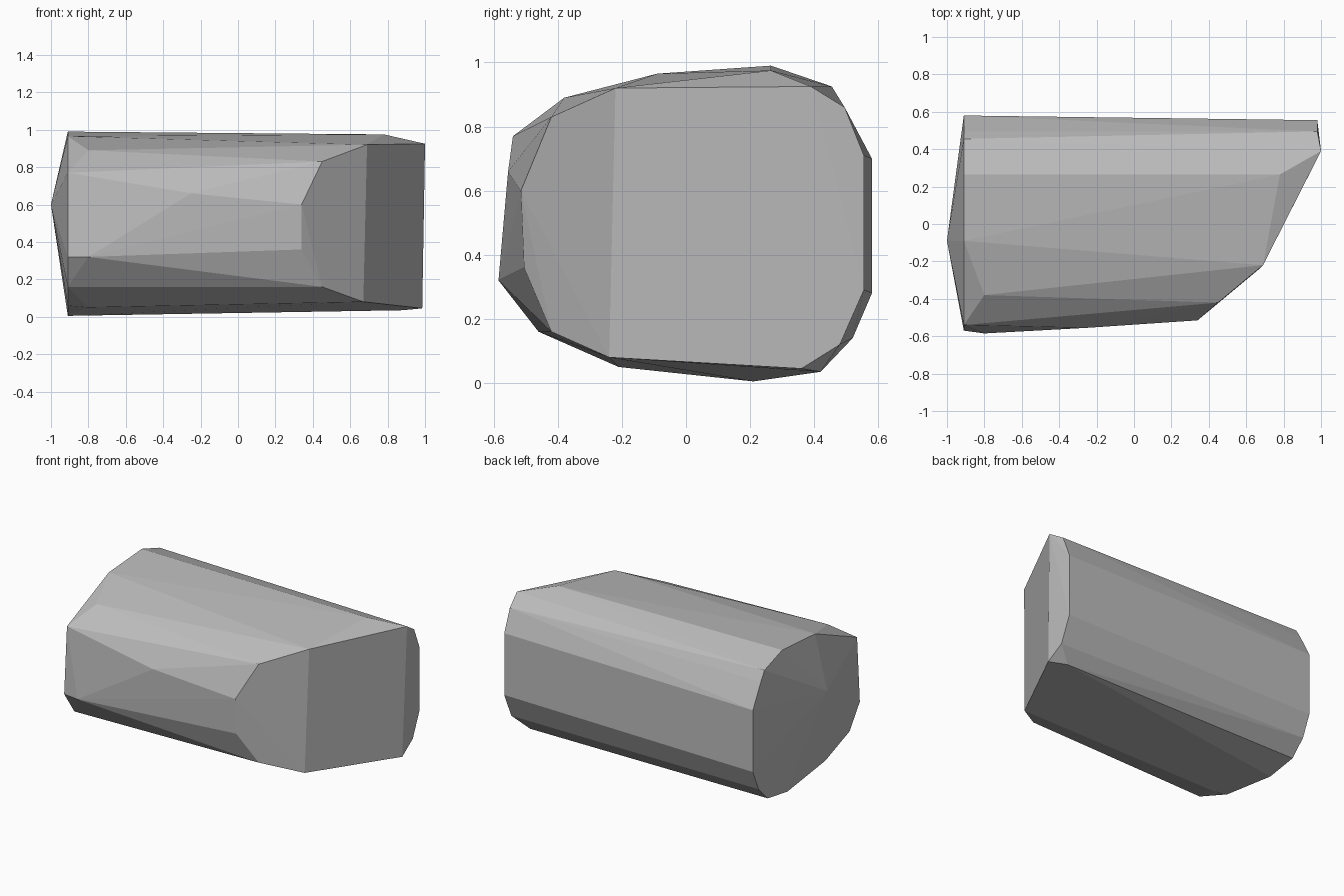
import bpy
import bmesh

cube = bpy.data.objects.get("Cube")
if cube:
    bpy.data.objects.remove(cube, do_unlink=True)

# Stone colour
stone = bpy.data.materials.new("stone_grey")
stone.use_nodes = True
colour = (0.5, 0.5, 0.5, 1)
stone.diffuse_color = colour
bsdf = stone.node_tree.nodes["Principled BSDF"]
bsdf.inputs["Base Color"].default_value = colour
bsdf.inputs["Roughness"].default_value = 0.9

# Blunt end: nearly flat outline around a low peak
BLUNT_X = -0.91
blunt_outline = [
    (-0.57, 0.32), (-0.46, 0.16), (-0.2, 0.06), (0.21, 0.005),
    (0.42, 0.04), (0.52, 0.14), (0.58, 0.28), (0.58, 0.7),
    (0.495, 0.86), (0.455, 0.925), (0.265, 0.99), (-0.09, 0.965),
    (-0.54, 0.77),
]
peak = (-1, -0.09, 0.6)

# Chipped corners along the body
chips = [(-0.8, -0.38, 0.89), (-0.8, -0.585, 0.32), (-0.8, -0.21, 0.05),
         (-0.25, -0.555, 0.66), (0.78, 0.265, 0.975), (0.88, 0.42, 0.035)]

# Slanted end: oblique cut, then a narrow end facet
slanted_cut = [(0.34, -0.515, 0.6), (0.34, -0.505, 0.36),
               (0.45, -0.42, 0.16), (0.67, -0.24, 0.08),
               (0.985, 0.36, 0.045), (1, 0.39, 0.925),
               (0.69, -0.22, 0.92), (0.45, -0.42, 0.83)]
end_facet = [(0.98, y, z) for y, z in
             [(0.48, 0.12), (0.555, 0.29), (0.555, 0.71), (0.495, 0.86)]]

# Wrap the corners in one faceted convex body
bm = bmesh.new()
corners = [(BLUNT_X, y, z) for y, z in blunt_outline]
for co in corners + [peak] + chips + slanted_cut + end_facet:
    bm.verts.new(co)
hull = bmesh.ops.convex_hull(bm, input=bm.verts[:])
spare = {v for v in hull["geom_interior"] + hull["geom_unused"]
         if isinstance(v, bmesh.types.BMVert) and not v.link_faces}
bmesh.ops.delete(bm, geom=list(spare), context="VERTS")
bmesh.ops.dissolve_limit(bm, angle_limit=0.02, verts=bm.verts[:], edges=bm.edges[:])
bmesh.ops.recalc_face_normals(bm, faces=bm.faces[:])

mesh = bpy.data.meshes.new("rock_body")
bm.to_mesh(mesh)
bm.free()
mesh.materials.append(stone)
rock = bpy.data.objects.new("rock_body", mesh)
bpy.context.collection.objects.link(rock)
